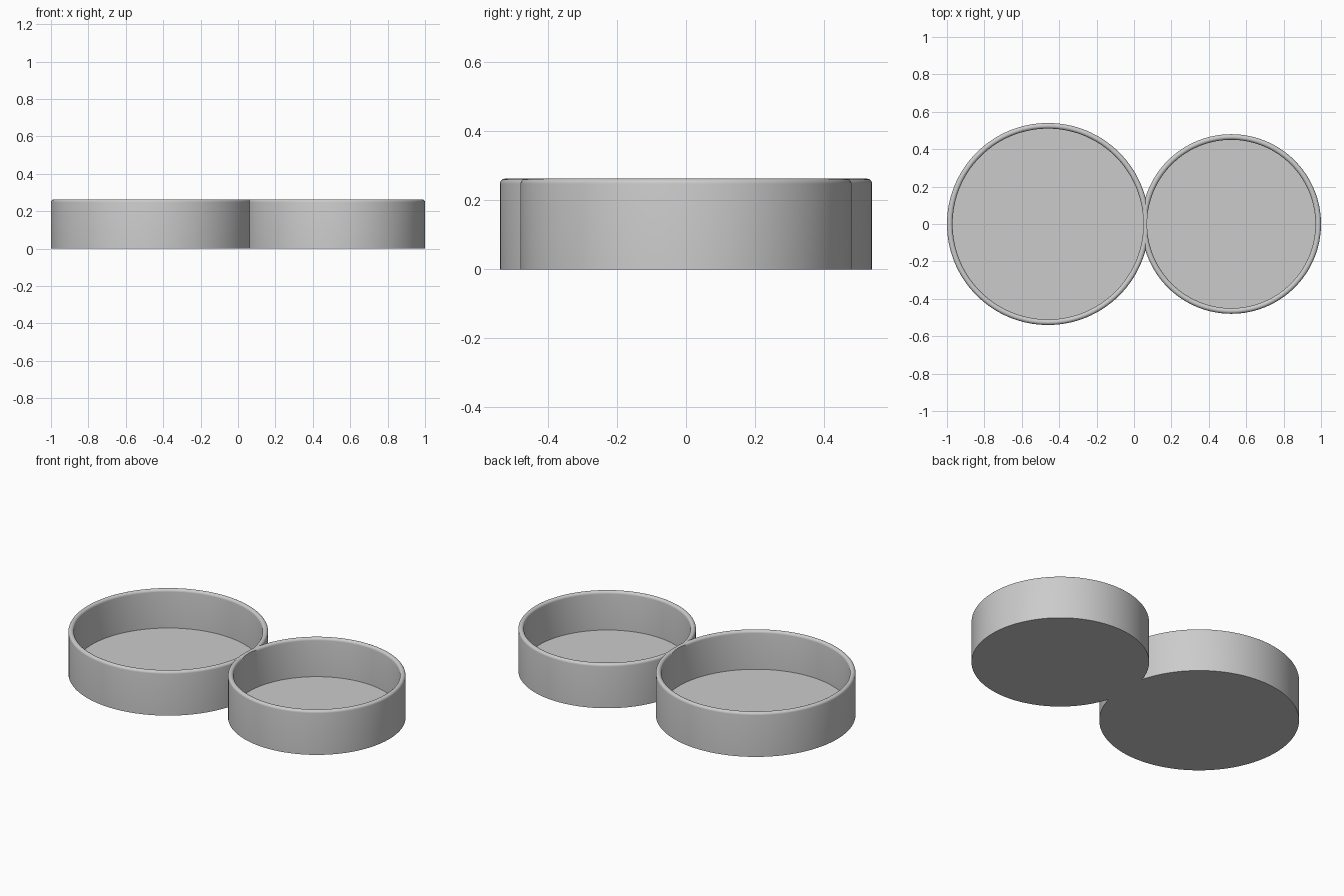
import bpy, bmesh
from math import radians, sin, cos, pi
from mathutils import Matrix, Vector

cube = bpy.data.objects.get("Cube")
if cube:
    bpy.data.objects.remove(cube)

HEIGHT, FLOOR, WALL, SIDES = 0.263, 0.033, 0.03, 128

grey = bpy.data.materials.new("plain grey")
grey.use_nodes = True
COLOUR = (0.6, 0.6, 0.6, 1)
grey.diffuse_color = COLOUR
grey.node_tree.nodes["Principled BSDF"].inputs["Base Color"].default_value = COLOUR


def lathe(name, profile, x):
    """Spin an (r, z) profile around a vertical axis at x."""
    bm = bmesh.new()
    verts = [bm.verts.new((r, 0, z)) for r, z in profile]
    edges = [bm.edges.new(pair) for pair in zip(verts, verts[1:])]
    bmesh.ops.spin(bm, geom=verts + edges, cent=(0, 0, 0), axis=(0, 0, 1),
                   angle=2 * pi, steps=SIDES, use_merge=True)
    bmesh.ops.remove_doubles(bm, verts=bm.verts, dist=0.00001)
    bmesh.ops.recalc_face_normals(bm, faces=bm.faces)
    bmesh.ops.translate(bm, verts=bm.verts, vec=(x, 0, 0))
    mesh = bpy.data.meshes.new(name)
    bm.to_mesh(mesh)
    bm.free()
    mesh.materials.append(grey)
    obj = bpy.data.objects.new(name, mesh)
    bpy.context.collection.objects.link(obj)
    return obj


def tray(name, x, radius):
    """Shallow round tray with a fully rounded rim, plus its cavity cutter."""
    lip = WALL / 2
    rim = [(radius - lip + lip * cos(a), HEIGHT - lip + lip * sin(a))
           for a in (pi * i / 10 for i in range(11))]
    inner = radius - WALL
    body = lathe(name, [(0, 0), (radius, 0)] + rim + [(inner, FLOOR), (0, FLOOR)], x)
    cavity = lathe(name + "_cavity_cutter",
                   [(0, FLOOR), (inner, FLOOR), (inner, 0.5), (0, 0.5)], x)
    cavity.hide_render = True
    return body, cavity


large, large_cavity = tray("large_tray", -0.46, 0.54)
small, small_cavity = tray("small_tray", 0.52, 0.48)

# Keep each cavity clear of the neighbouring wall, then smooth
for body, cutter in ((large, small_cavity), (small, large_cavity)):
    mod = body.modifiers.new("clear_cavity", "BOOLEAN")
    mod.operation = "DIFFERENCE"
    mod.solver = "EXACT"
    mod.object = cutter
    bpy.ops.object.select_all(action="DESELECT")
    body.select_set(True)
    bpy.context.view_layer.objects.active = body
    bpy.ops.object.modifier_apply(modifier=mod.name)
    bpy.ops.object.shade_smooth_by_angle(angle=radians(30))

for cutter in (large_cavity, small_cavity):
    bpy.data.objects.remove(cutter)
